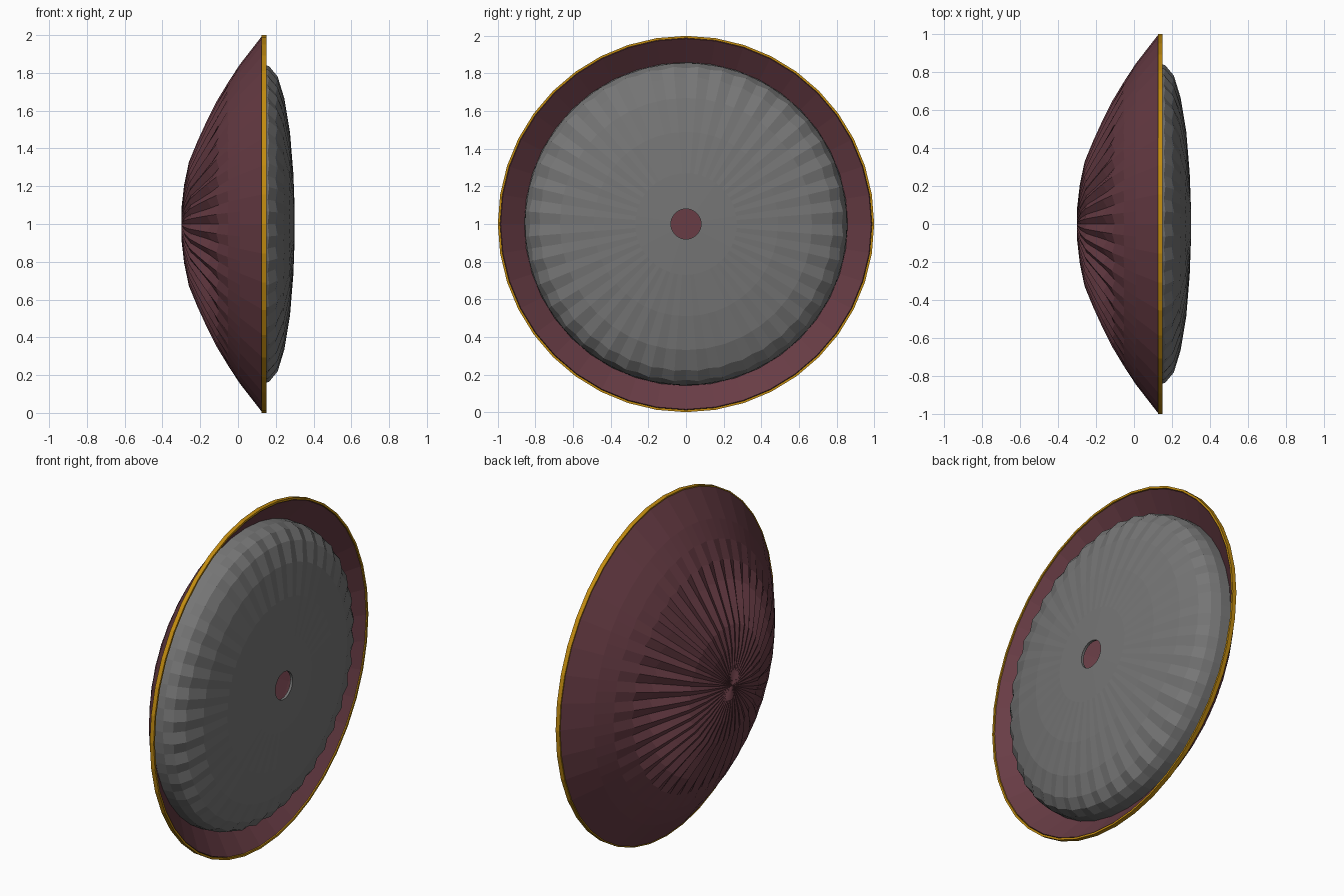
import bpy, bmesh, math

cube = bpy.data.objects.get("Cube")
if cube:
    bpy.data.objects.remove(cube, do_unlink=True)

PANELS = 40
STEPS = PANELS * 2


def material(name, color):
    m = bpy.data.materials.new(name)
    m.use_nodes = True
    m.diffuse_color = (*color, 1)
    bsdf = m.node_tree.nodes["Principled BSDF"]
    bsdf.inputs["Base Color"].default_value = (*color, 1)
    bsdf.inputs["Roughness"].default_value = 0.8
    return m


maroon = material("maroon", (0.14, 0.046, 0.06))
grey = material("grey", (0.18, 0.18, 0.18))
gold = material("gold", (0.54, 0.26, 0.005))


def lathe(name, profile, mat, closed=False):
    """Pleated turning around the x axis; profile rows are (x, radius, seam dx, seam dr)."""
    bm = bmesh.new()
    rings = []
    for x, r, dx, dr in profile:
        ring = []
        for i in range(STEPS):
            a = 2 * math.pi * i / STEPS
            seam = i % 2 == 0
            rad = r + dr if seam else r * math.cos(math.pi / PANELS)
            px = x + dx if seam else x
            ring.append(bm.verts.new((px, rad * math.sin(a), 1 + rad * math.cos(a))))
        rings.append(ring)
    pairs = list(zip(rings, rings[1:]))
    if closed:
        pairs.append((rings[-1], rings[0]))
    for a, b in pairs:
        for i in range(STEPS):
            j = (i + 1) % STEPS
            bm.faces.new((a[i], a[j], b[j], b[i]))
    bmesh.ops.remove_doubles(bm, verts=bm.verts, dist=1e-5)
    bmesh.ops.recalc_face_normals(bm, faces=bm.faces)
    mesh = bpy.data.meshes.new(name)
    bm.to_mesh(mesh)
    bm.free()
    mesh.materials.append(mat)
    obj = bpy.data.objects.new(name, mesh)
    bpy.context.collection.objects.link(obj)
    return obj


# Domed back shell: outer pleated skin, then the concave inner skin
outer = [
    (-0.30, 0.00, 0, 0), (-0.30, 0.08, 0.004, 0), (-0.285, 0.21, 0.006, 0),
    (-0.26, 0.33, 0.012, 0), (-0.215, 0.44, 0.022, 0), (-0.165, 0.55, 0.024, 0),
    (-0.115, 0.65, 0.014, 0), (-0.055, 0.75, 0.004, 0), (0.01, 0.845, 0, 0),
    (0.125, 0.993, 0, 0),
]
inner = [(0.145, 0.985, 0, 0), (0.04, 0.85, 0, 0)]
inner += [(x + 0.04, r, 0, 0) for x, r, _, _ in reversed(outer[:-2])]
lathe("back_shell", outer + inner, maroon)

# Thin hoop around the edge
lathe("rim_hoop", [(0.125, 1.0, 0, 0), (0.15, 1.0, 0, 0),
                   (0.15, 0.988, 0, 0), (0.125, 0.988, 0, 0)], gold, closed=True)

# Bulging front dish with scalloped panels and a centre hole
lathe("front_dish", [
    (0.04, 0.86, 0, 0), (0.11, 0.858, 0, -0.004), (0.165, 0.84, -0.008, -0.012),
    (0.21, 0.785, -0.012, -0.01), (0.245, 0.67, -0.004, 0), (0.275, 0.49, -0.003, 0),
    (0.293, 0.27, 0, 0), (0.30, 0.08, 0, 0), (0.285, 0.08, 0, 0),
], grey)
